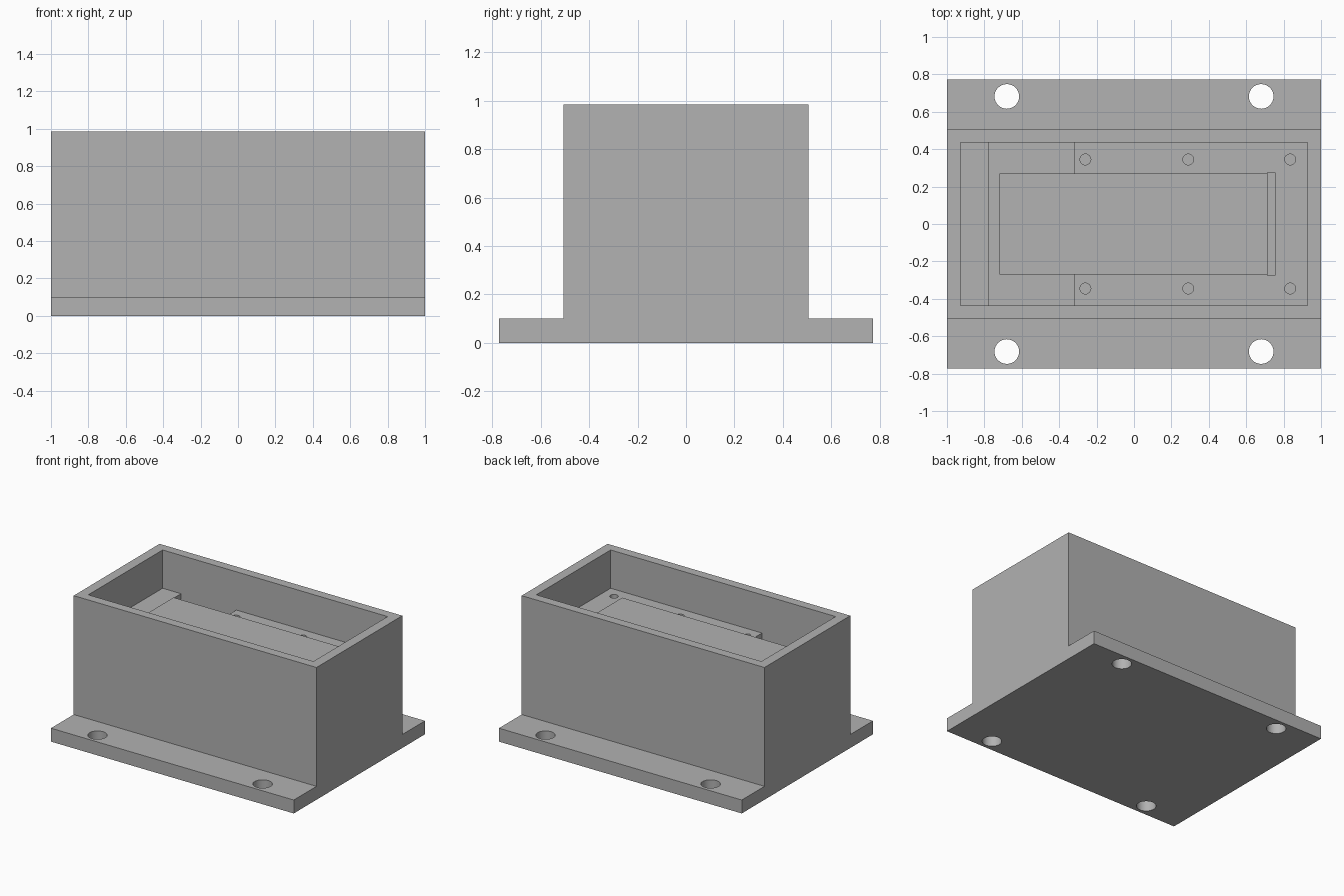
import bpy, bmesh

cube = bpy.data.objects.get("Cube")
if cube:
    bpy.data.objects.remove(cube, do_unlink=True)

grey = bpy.data.materials.new("plain_grey")
grey.use_nodes = True
colour = (0.445, 0.445, 0.445, 1)
grey.diffuse_color = colour
grey.node_tree.nodes["Principled BSDF"].inputs["Base Color"].default_value = colour

HALF_Y, TOP, FLANGE, FLOOR, LEDGE = 0.505, 0.985, 0.10, 0.10, 0.70
IN_X, IN_Y, BLOCK_Y = 0.927, 0.437, 0.27


def finish(name, bm):
    bmesh.ops.recalc_face_normals(bm, faces=bm.faces)
    mesh = bpy.data.meshes.new(name)
    bm.to_mesh(mesh)
    bm.free()
    mesh.materials.append(grey)
    ob = bpy.data.objects.new(name, mesh)
    bpy.context.collection.objects.link(ob)
    return ob


def box(name, x, y, z):
    bm = bmesh.new()
    bmesh.ops.create_cube(bm, size=1)
    for v in bm.verts:
        v.co = [r[0] if c < 0 else r[1] for c, r in zip(v.co, (x, y, z))]
    return finish(name, bm)


def peg(name, x, y, radius, z0, z1):
    bm = bmesh.new()
    bmesh.ops.create_cone(bm, cap_ends=True, segments=32, radius1=radius,
                          radius2=radius, depth=z1 - z0)
    bmesh.ops.translate(bm, verts=bm.verts, vec=(x, y, (z0 + z1) / 2))
    return finish(name, bm)


def combine(target, tool, operation):
    mod = target.modifiers.new(operation.lower(), 'BOOLEAN')
    mod.operation, mod.solver, mod.object = operation, 'EXACT', tool
    bpy.context.view_layer.objects.active = target
    bpy.ops.object.modifier_apply(modifier=mod.name)
    bpy.data.objects.remove(tool, do_unlink=True)


# Housing: stepped profile extruded along x
bm = bmesh.new()
half = [(0.772, 0), (0.772, FLANGE), (HALF_Y, FLANGE), (HALF_Y, TOP)]
outline = half + [(-y, z) for y, z in reversed(half)]
face = bm.faces.new([bm.verts.new((-1, y, z)) for y, z in outline])
ext = bmesh.ops.extrude_face_region(bm, geom=[face])
bmesh.ops.translate(bm, vec=(2, 0, 0),
                    verts=[v for v in ext["geom"] if isinstance(v, bmesh.types.BMVert)])
housing = finish("housing", bm)

# Open top, deep pocket and narrow slot beside the raised block
cuts = [
    box("cavity_cutter", (-IN_X, IN_X), (-IN_Y, IN_Y), (LEDGE, 1.2)),
    box("pocket_cutter", (-0.775, -0.32), (-IN_Y, IN_Y), (FLOOR, 0.8)),
    box("slot_cutter", (0.715, 0.753), (-0.275, 0.275), (FLOOR, 0.8)),
]
# Flange bolt holes and blind screw holes in the ledges
for side in (-1, 1):
    for x in (-0.68, 0.68):
        cuts.append(peg("bolt_cutter", x, 0.682 * side, 0.066, -0.1, 0.2))
    for x in (-0.26, 0.29, 0.835):
        cuts.append(peg("screw_cutter", x, 0.345 * side, 0.029, 0.4, 0.8))
for cutter in cuts:
    combine(housing, cutter, 'DIFFERENCE')

# Raised central block, fused to the floor and ledges
block = box("central_block", (-0.72, 0.715), (-BLOCK_Y, BLOCK_Y), (FLOOR - 0.03, 0.75))
combine(housing, block, 'UNION')

bpy.ops.object.select_all(action='DESELECT')
housing.select_set(True)
bpy.context.view_layer.objects.active = housing
bpy.ops.object.shade_smooth_by_angle()
